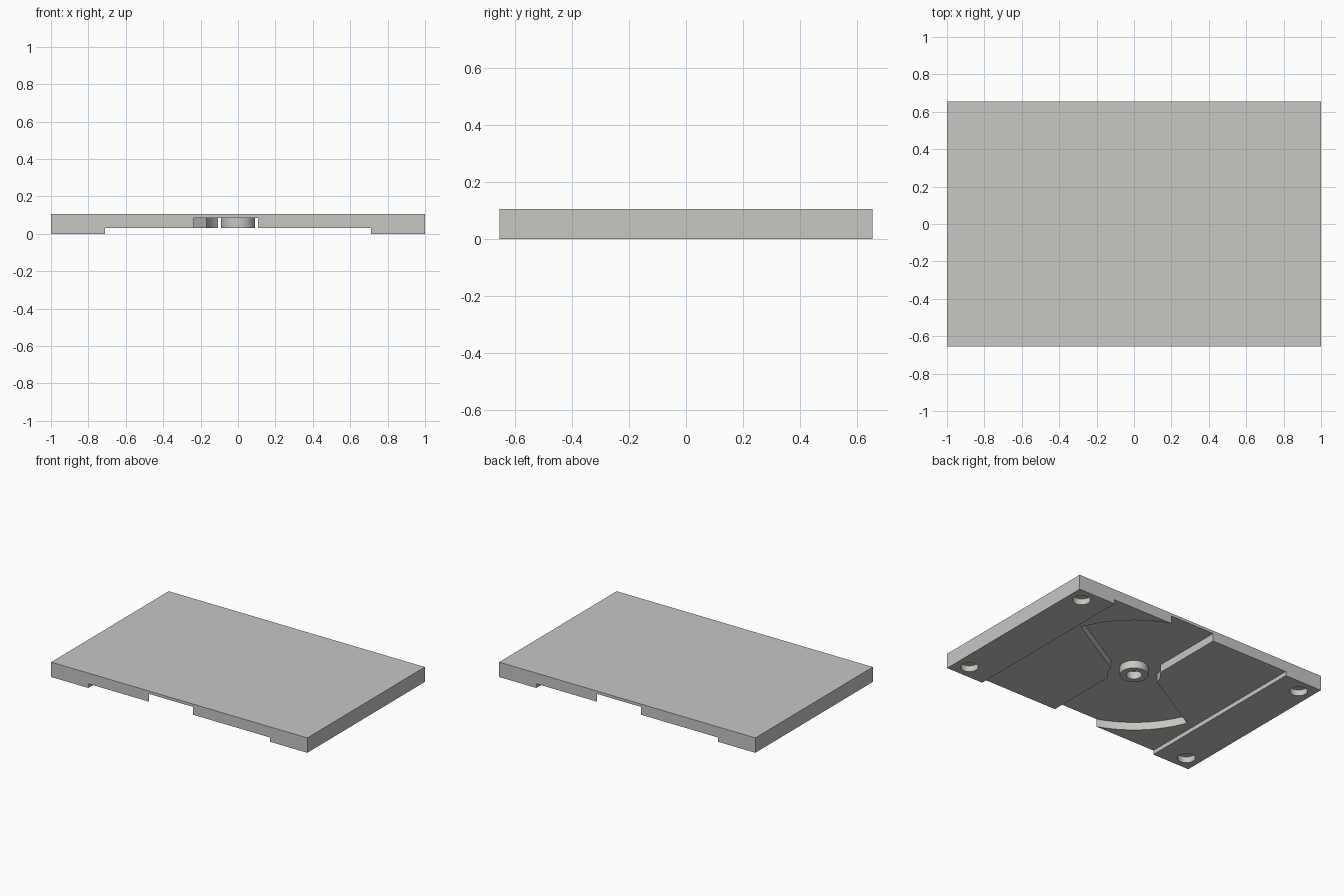
import bpy, bmesh
from math import sin, cos, asin, radians, pi

HALF_X, HALF_Y, TOP = 1.0, 0.655, 0.105
CHANNEL_X, CHANNEL_Z = 0.71, 0.03     # shallow channel under the plate
SLOT_W, SLOT_Z = 0.107, 0.085         # half width and ceiling of the swept slot
HUB_R, SWING_R = 0.17, 0.697          # inner and outer radius of the sweep

if "Cube" in bpy.data.objects:
    bpy.data.objects.remove(bpy.data.objects["Cube"], do_unlink=True)

grey = bpy.data.materials.new("warm grey")
grey.use_nodes = True
grey.diffuse_color = (0.58, 0.57, 0.55, 1)
grey.node_tree.nodes["Principled BSDF"].inputs["Base Color"].default_value = grey.diffuse_color


def prism(name, outline, z0, z1):
    """Extrude a counterclockwise outline from z0 up to z1."""
    bm = bmesh.new()
    base = bm.faces.new([bm.verts.new((x, y, z0)) for x, y in outline])
    top = bmesh.ops.extrude_face_region(bm, geom=[base])["geom"]
    verts = [g for g in top if isinstance(g, bmesh.types.BMVert)]
    bmesh.ops.translate(bm, verts=verts, vec=(0, 0, z1 - z0))
    bmesh.ops.recalc_face_normals(bm, faces=bm.faces)
    mesh = bpy.data.meshes.new(name)
    bm.to_mesh(mesh)
    bm.free()
    mesh.materials.append(grey)
    obj = bpy.data.objects.new(name, mesh)
    bpy.context.collection.objects.link(obj)
    return obj


def arc(r, a0, a1, n, cx=0, cy=0):
    return [(cx + r * cos(a0 + (a1 - a0) * i / n), cy + r * sin(a0 + (a1 - a0) * i / n))
            for i in range(n + 1)]


def circle(r, cx=0, cy=0, n=48):
    return arc(r, 0, 2 * pi, n, cx, cy)[:-1]


def box(x, y):
    return [(-x, -y), (x, -y), (x, y), (-x, y)]


def activate(obj):
    bpy.ops.object.select_all(action="DESELECT")
    obj.select_set(True)
    bpy.context.view_layer.objects.active = obj


def cut(obj, cutter):
    cutter.hide_render = True
    mod = obj.modifiers.new("cut", "BOOLEAN")
    mod.operation, mod.solver, mod.object = "DIFFERENCE", "EXACT", cutter
    activate(obj)
    bpy.ops.object.modifier_apply(modifier=mod.name)
    bpy.data.objects.remove(cutter, do_unlink=True)


# Plate with the wide channel along its underside
plate = prism("base_plate", box(HALF_X, HALF_Y), 0, TOP)
cut(plate, prism("channel_cutter", box(CHANNEL_X, 1), -0.1, CHANNEL_Z))

# Slot swept through 60 degrees about the centre, the same after a half turn
inner, outer = asin(SLOT_W / HUB_R), asin(SLOT_W / SWING_R)
half = arc(HUB_R, -pi / 2 + inner, radians(30) - inner, 12)
half += arc(SWING_R, radians(30) - outer, pi / 2 + outer, 40)
sweep = half + [(-x, -y) for x, y in half]
cut(plate, prism("sweep_cutter", sweep, -0.1, SLOT_Z))

# Round sockets in the four corners
for sx in (-1, 1):
    for sy in (-1, 1):
        cut(plate, prism("socket_cutter", circle(0.057, sx * 0.9, sy * 0.555), -0.1, 0.042))

# Hollow pivot boss hanging in the middle of the slot
boss = prism("pivot_boss", circle(0.091), CHANNEL_Z, SLOT_Z + 0.005)
cut(boss, prism("bore_cutter", circle(0.05), -0.1, 0.2))

for obj in (plate, boss):
    activate(obj)
    bpy.ops.object.shade_smooth_by_angle(angle=radians(30))
